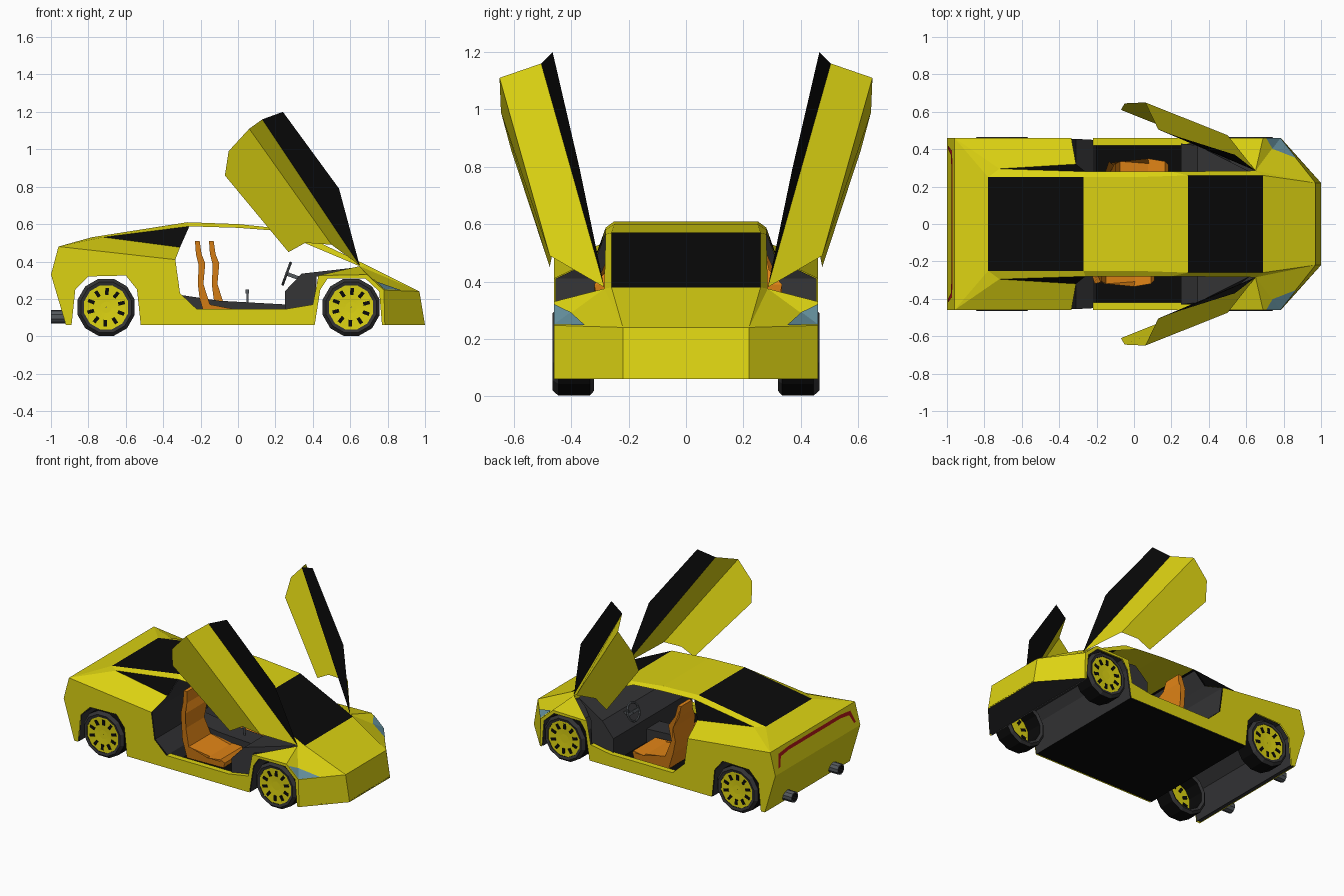
import bpy, bmesh, math
from mathutils import Vector as V, Matrix

if "Cube" in bpy.data.objects:
    bpy.data.objects.remove(bpy.data.objects["Cube"])

def mat(name, r, g, b):
    m = bpy.data.materials.new(name)
    m.diffuse_color = (r, g, b, 1)
    m.use_nodes = True
    m.node_tree.nodes["Principled BSDF"].inputs["Base Color"].default_value = m.diffuse_color
    return m

YEL = mat("yellow paint", 0.72, 0.65, 0.006)
BLK = mat("black", 0.003, 0.003, 0.003)
DRK = mat("dark grey", 0.033, 0.033, 0.035)
ORG = mat("orange leather", 0.75, 0.23, 0.008)
BLU = mat("headlight blue", 0.13, 0.28, 0.34)
RED = mat("tail red", 0.4, 0.008, 0.008)
GRY = mat("metal grey", 0.09, 0.1, 0.11)

def finish(name, bm, mats):
    bmesh.ops.remove_doubles(bm, verts=bm.verts, dist=1e-4)
    bmesh.ops.recalc_face_normals(bm, faces=bm.faces)
    me = bpy.data.meshes.new(name)
    bm.to_mesh(me)
    bm.free()
    for m in mats:
        me.materials.append(m)
    ob = bpy.data.objects.new(name, me)
    bpy.context.collection.objects.link(ob)
    return ob

def flip(p):
    return V((p[0], -p[1], p[2]))

def span(a, b):
    return [a, b, flip(b), flip(a)]

def sheet(name, faces, mats, mirror=True):
    """faces: list of (points, material index); mirrored across y unless already spanning"""
    bm = bmesh.new()
    for pts, mi in faces:
        both = mirror and min(p[1] for p in pts) >= 0
        for q in ([pts, [flip(p) for p in pts]] if both else [pts]):
            f = bm.faces.new([bm.verts.new(p) for p in q])
            f.material_index = mi
    return finish(name, bm, mats)

def prism(name, pts, m, cy=0.0):
    """closed side profile of (x, z, half width)"""
    bm = bmesh.new()
    a = [bm.verts.new((x, cy - w, z)) for x, z, w in pts]
    b = [bm.verts.new((x, cy + w, z)) for x, z, w in pts]
    n = len(pts)
    for i in range(n):
        j = (i + 1) % n
        bm.faces.new([a[i], a[j], b[j], b[i]])
    bm.faces.new(a)
    bm.faces.new(b[::-1])
    return finish(name, bm, [m])

def lathe(name, prof, n, mats, pick, mtx):
    """revolve (radius, height) about z"""
    bm = bmesh.new()
    rings = [[bm.verts.new(mtx @ V((r * math.cos(2 * math.pi * i / n), r * math.sin(2 * math.pi * i / n), h)))
              for i in range(n)] for r, h in prof]
    for k in range(len(prof) - 1):
        for i in range(n):
            j = (i + 1) % n
            f = bm.faces.new([rings[k][i], rings[k][j], rings[k + 1][j], rings[k + 1][i]])
            f.material_index = pick(k)
    return finish(name, bm, mats)

# body key points (left half)
T0, TM, TB = V((-.96, .46, .48)), V((-1, .46, .33)), V((-.92, .46, .06))
R1, R2 = V((-.78, .25, .53)), V((-.27, .25, .61))
Q1, Q2, Q3 = V((-.72, .295, .53)), V((-.26, .28, .588)), V((-.31, .32, .476))
B = V((-.335, .46, .41))
RM, RS = V((0, .25, .60)), V((0, .28, .58))
WT, WB = V((.29, .26, .57)), V((.69, .26, .38))
A1, A2 = V((.20, .28, .565)), V((.65, .285, .375))
FR, FF = V((.43, .46, .325)), V((.69, .46, .33))
N2, N1 = V((.78, .46, .247)), V((.97, .22, .24))
N2B, N1B = V((.785, .46, .06)), V((1, .22, .06))

arch_r = [(-.89, .06), (-.87, .25), (-.80, .32), (-.60, .325), (-.54, .25), (-.52, .06)]
arch_f = [(.41, .06), (.44, .25), (.48, .31), (.68, .31), (.755, .24), (.77, .06)]
door_edge = [(.40, .17), (.25, .145), (-.22, .145), (-.31, .23)]
side = ([T0, TM, TB] + [V((x, .46, z)) for x, z in arch_r + arch_f]
        + [N2B, N2, FF, FR] + [V((x, .46, z)) for x, z in door_edge] + [B])

body = [(side, 0), ([T0, B, Q3, Q1], 0), ([T0, Q1, R1], 0), (span(T0, R1), 0),
        ([Q1, Q3, Q2], 1), ([Q1, Q2, R2, R1], 0), (span(R1, R2), 1),
        (span(R2, RM), 0), (span(RM, WT), 0), ([R2, Q2, RS, RM], 0), ([RM, RS, A1, WT], 0),
        (span(WT, WB), 1), ([A1, A2, WB, WT], 0),
        ([A2, FR, FF], 0), ([A2, FF, N2], 0), ([A2, N2, N1], 0), ([WB, A2, N1], 0), (span(WB, N1), 0),
        ([N2, N2B, N1B, N1], 0), (span(N1, N1B), 0), (span(T0, TM), 0), (span(TM, TB), 0)]
sheet("body", body, [YEL, BLK])

# sill tops
sheet("sill", [([V((.40, .46, .17)), V((.25, .46, .145)), V((.25, .42, .145)), V((.40, .42, .17))], 0),
               ([V((.25, .46, .145)), V((-.22, .46, .145)), V((-.22, .42, .145)), V((.25, .42, .145))], 0)], [YEL])

# wheel wells and undersides
for nm, arch in (("rear_wheel_well", arch_r), ("front_wheel_well", arch_f)):
    p = [V((x, .455, z)) for x, z in arch]
    sheet(nm, [(span(a, b), 0) for a, b in zip(p, p[1:])], [DRK])
lift = V((0, 0, .008))
sheet("nose_underside", [([V((.77, .455, .068)), N2B + lift, N1B + lift, flip(N1B) + lift,
                           flip(N2B) + lift, V((.77, -.455, .068))], 0)], [DRK])
sheet("tail_underside", [(span(V((-.92, .45, .065)), V((-.89, .45, .065))), 0)], [DRK])

# floor, tunnel, bulkhead, dashboard
prism("floor", [(x, z, .45) for x, z in ((-.52, .06), (.41, .06), (.41, .08), (-.52, .08))], BLK)
prism("tunnel", [(x, z, .07) for x, z in ((-.3, .07), (-.3, .22), (-.1, .19), (.26, .17), (.26, .07))], DRK)
bh = [V((-.20, .44, .08)), V((-.22, .45, .145)), V((-.31, .455, .23)), V((-.335, .455, .41)),
      V((-.31, .315, .476)), V((-.26, .275, .585))]
sheet("bulkhead", [(span(a, b), 0) for a, b in zip(bh, bh[1:])], [DRK])
prism("dashboard", [(.25, .08, .43), (.25, .24, .43), (.34, .335, .42), (.62, .367, .28),
                    (.55, .32, .3), (.42, .32, .43), (.41, .08, .43)], DRK)

# seats
seat = [(-.23, .51, .06), (-.205, .51, .06), (-.195, .44, .075), (-.175, .39, .12), (-.185, .28, .10),
        (-.15, .17, .12), (.0, .14, .135), (.09, .145, .12), (.11, .12, .10), (.10, .085, .10),
        (-.17, .085, .11), (-.205, .2, .11), (-.215, .28, .10), (-.21, .38, .12), (-.225, .44, .075)]
for nm, cy, dx in (("right_seat", -.20, 0), ("left_seat", .215, .075)):
    prism(nm, [(x + dx, z, w) for x, z, w in seat], ORG, cy)

# steering wheel and gear lever
bpy.ops.mesh.primitive_torus_add(location=(.26, .2, .335), rotation=(0, math.radians(110), 0),
                                 major_radius=.06, minor_radius=.008, major_segments=16, minor_segments=6)
ring = bpy.context.object
ring.name = "steering_wheel"
ring.data.materials.append(GRY)

def box(name, loc, size, m, rot=(0, 0, 0)):
    bpy.ops.mesh.primitive_cube_add(size=1, location=loc, rotation=rot)
    o = bpy.context.object
    o.name = name
    o.scale = size
    o.data.materials.append(m)

tilt = (0, math.radians(20), 0)
box("steering_column", (.30, .2, .32), (.10, .02, .02), GRY, tilt)
box("steering_spoke", (.26, .2, .335), (.012, .11, .02), GRY, tilt)
box("gear_lever", (.05, 0, .20), (.01, .01, .07), GRY)
box("gear_knob", (.05, 0, .24), (.02, .02, .02), GRY)

# wheels
for end, cx in (("rear", -.705), ("front", .605)):
    for sd, s in (("left", 1), ("right", -1)):
        # local z points outward along y
        m = Matrix.Translation((cx, 0, .155)) @ Matrix.Rotation(-s * math.pi / 2, 4, 'X') @ Matrix.Rotation(math.pi / 12, 4, 'Z')
        lathe(f"{end}_{sd}_tyre", [(.122, .33), (.14, .32), (.158, .335), (.158, .445), (.14, .465), (.122, .46), (.122, .33)],
              12, [BLK, DRK], lambda k: 0 if k in (2, 5) else 1, m)
        lathe(f"{end}_{sd}_rim", [(.001, .445), (.125, .445), (.125, .457), (.03, .452), (.001, .452)],
              24, [YEL], lambda k: 0, m)
        bm = bmesh.new()
        for i in range(10):
            mm = (m @ Matrix.Rotation(i * math.pi / 5, 4, 'Z') @ Matrix.Translation((.085, 0, .45))
                  @ Matrix.Diagonal((.036, .019, .018, 1)))
            bmesh.ops.create_cube(bm, size=1, matrix=mm)
        finish(f"{end}_{sd}_rim_slots", bm, [BLK])

# exhausts
for nm, y in (("left_exhaust", .25), ("right_exhaust", -.25)):
    m = Matrix.Translation((0, y, .105)) @ Matrix.Rotation(math.pi / 2, 4, 'Y')
    lathe(nm, [(.036, -.90), (.036, -1.0), (.026, -1.0), (.026, -.94), (.001, -.94)], 10,
          [GRY, BLK], lambda k: 0 if k < 2 else 1, m)

# headlights on the hood corners
up = V((.003, 0, .004))
P, D, E = FF.lerp(N2, .15), N2.lerp(A2, .33), N2.lerp(N1, .45)
sheet("headlights", [([P + up, N2 + up, D + up], 0), ([N2 + up, E + up, D + up], 0)], [BLU])

# tail light strip on the slanted rear panel
def tail(y, z):
    return V((-.964 - (.48 - z) * .04 / .15, y, z))

sheet("tail_light", [(span(tail(.28, .458), tail(.28, .436)), 0),
                     ([tail(.28, .458), tail(.28, .436), tail(.37, .425), tail(.39, .447)], 0),
                     ([tail(.39, .447), tail(.37, .425), tail(.40, .365), tail(.42, .365)], 0)], [RED])

# raised scissor doors
W1, W2, W3, W4 = V((.24, .465, 1.20)), V((.13, .505, 1.16)), V((.65, .285, .38)), V((.54, .37, .79))
S1, L1, L2 = V((.06, .65, 1.11)), V((-.05, .645, .99)), V((-.07, .61, .86))
B1, B2, B3 = V((.27, .475, .45)), V((.36, .465, .50)), V((.50, .475, .49))
sheet("doors", [([W1, W2, W3, W4], 1), ([W2, S1, B3, W3], 0), ([S1, L1, L2, B1, B2, B3], 0)], [YEL, BLK])
